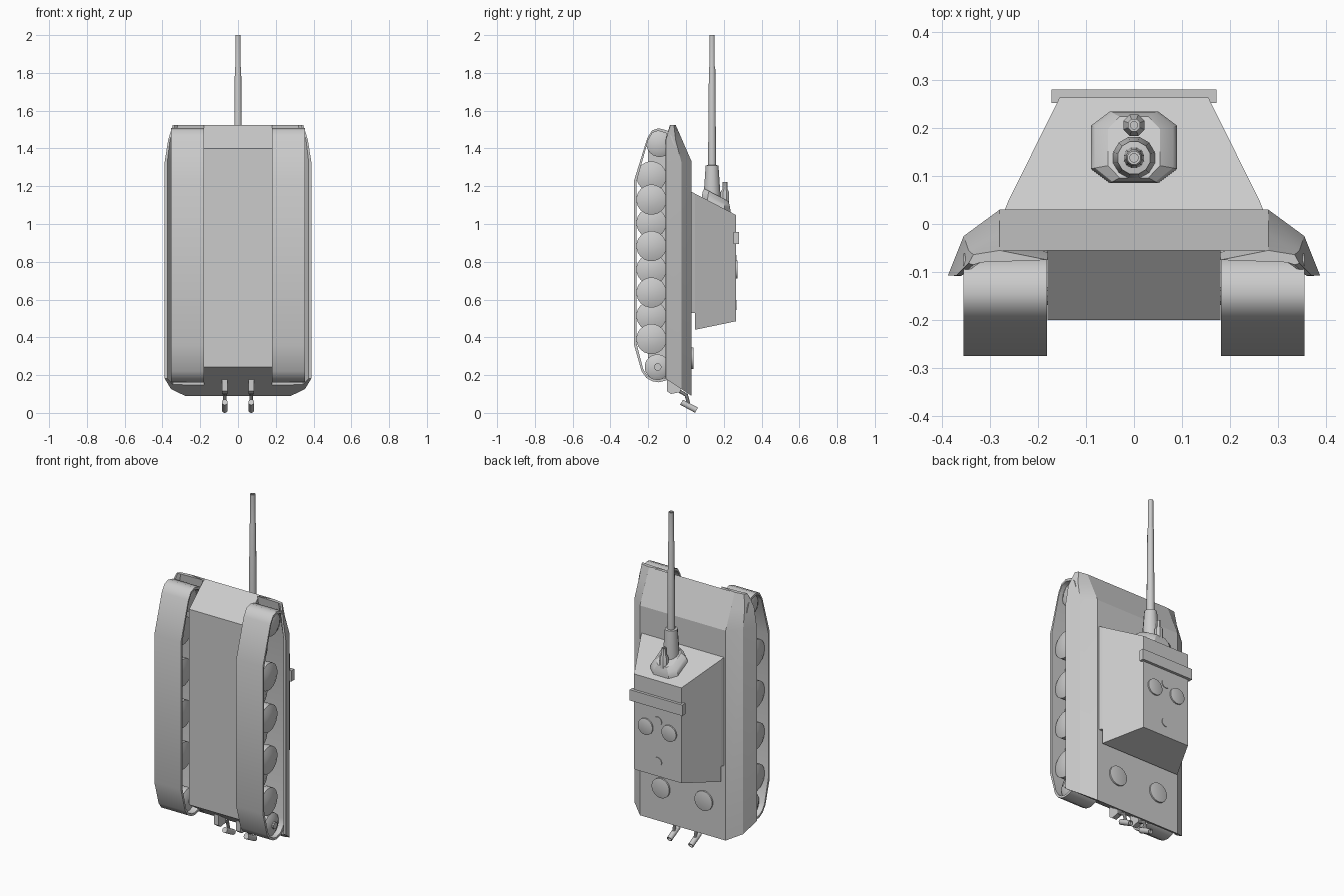
import bpy, bmesh, math
from mathutils import Vector, Matrix

if "Cube" in bpy.data.objects:
    bpy.data.objects.remove(bpy.data.objects["Cube"], do_unlink=True)

grey = bpy.data.materials.new("plain grey")
grey.use_nodes = True
grey.diffuse_color = (0.6, 0.6, 0.6, 1)
grey.node_tree.nodes["Principled BSDF"].inputs["Base Color"].default_value = (0.6, 0.6, 0.6, 1)


def loft(name, rings, loop=False, mirror=False, smooth=0):
    """Skin a stack of equal-sized rings; loop joins last to first, else ends are capped."""
    bm = bmesh.new()
    vs = [[bm.verts.new(p) for p in ring] for ring in rings]
    n = len(vs[0])
    pairs = list(zip(vs, vs[1:])) + ([(vs[-1], vs[0])] if loop else [])
    for a, b in pairs:
        for i in range(n):
            j = (i + 1) % n
            bm.faces.new((a[i], a[j], b[j], b[i]))
    if not loop:
        bm.faces.new(vs[0])
        bm.faces.new(vs[-1])
    bmesh.ops.recalc_face_normals(bm, faces=bm.faces)
    me = bpy.data.meshes.new(name)
    bm.to_mesh(me)
    bm.free()
    me.materials.append(grey)
    ob = bpy.data.objects.new(name, me)
    bpy.context.collection.objects.link(ob)
    if smooth:
        bpy.ops.object.select_all(action='DESELECT')
        ob.select_set(True)
        bpy.context.view_layer.objects.active = ob
        bpy.ops.object.shade_smooth_by_angle(angle=math.radians(smooth))
    if mirror:
        ob.modifiers.new("Mirror", 'MIRROR')
    return ob


def prism(name, outline, x0, x1, **kw):
    """Extrude a (y, z) outline across x."""
    return loft(name, [[(x, y, z) for y, z in outline] for x in (x0, x1)], **kw)


def box(name, x0, x1, y0, y1, z0, z1, **kw):
    return prism(name, [(y0, z0), (y1, z0), (y1, z1), (y0, z1)], x0, x1, **kw)


def lathe(name, profile, origin, axis, n=16, **kw):
    """Revolve (radius, distance) pairs about an axis through origin."""
    rot = Vector(axis).to_track_quat('Z', 'Y').to_matrix()
    rings = []
    for r, t in profile:
        rings.append([Vector(origin) + rot @ Vector((r * math.cos(a), r * math.sin(a), t))
                      for a in (math.tau * (i + 0.5) / n for i in range(n))])
    return loft(name, rings, smooth=35, **kw)


def rear(y):
    """Height of the sloping rear plate."""
    return 0.09 + (0.03 - y) * 0.667


def plate(y):
    """Height of the sloping casemate front plate."""
    return 1.17 - (y - 0.03) * 0.52


# Hull: narrow lower tub and wide upper body
prism("lower_hull", [(-0.055, 1.525), (-0.2, 1.40), (-0.2, rear(-0.2)), (-0.055, rear(-0.055))],
      -0.18, 0.18)
prism("upper_hull", [(-0.055, 1.525), (0.03, 1.33), (0.03, rear(0.03)), (-0.055, rear(-0.055))],
      -0.28, 0.28)

# Fenders: one section, cut along the rear plate and bent down at the nose
section = [(0.28, 0.03), (0.355, -0.025), (0.388, -0.107), (0.374, -0.108), (0.345, -0.06), (0.18, -0.055)]
bend = [(0.28, -0.02), (0.345, -0.055), (0.37, -0.107), (0.36, -0.108), (0.33, -0.075), (0.18, -0.06)]
tip = [(0.28, -0.055), (0.335, -0.064), (0.345, -0.082), (0.335, -0.085), (0.32, -0.08), (0.18, -0.075)]
loft("fender", [[(x, y, rear(y)) for x, y in section],
                [(x, y, 1.33) for x, y in section],
                [(x, y, 1.445) for x, y in bend],
                [(x, y, 1.525) for x, y in tip]], mirror=True, smooth=28)

# Tracks: closed bands
band = [(-0.275, 1.23), (-0.275, 0.36), (-0.235, 0.22), (-0.21, 0.185), (-0.18, 0.168), (-0.145, 0.162),
        (-0.105, 0.172), (-0.075, 0.2), (-0.062, 0.245), (-0.062, 1.425), (-0.075, 1.465),
        (-0.1, 1.495), (-0.145, 1.507), (-0.18, 1.495), (-0.205, 1.455)]
inner = [(-0.168 + (y + 0.168) * 0.88, 0.835 + (z - 0.835) * 0.98) for y, z in band]
loft("track", [[(x, y, z) for y, z in loop] for x, loop in
               ((0.181, band), (0.355, band), (0.355, inner), (0.181, inner))],
     loop=True, mirror=True, smooth=45)

# Running gear: overlapping road wheels, sprocket and idler
dish = [(0.04, 0), (0.08, 0.012), (0.08, 0.05), (0.04, 0.065)]
for i in range(8):
    x = 0.28 if i % 2 else 0.215
    lathe("road_wheel", dish, (x, -0.183, 1.252 - 0.123 * i), (1, 0, 0), n=20, mirror=True)
for name, y, z, r in (("drive_sprocket", -0.14, 1.425, 0.07), ("idler_wheel", -0.152, 0.243, 0.067)):
    lathe(name, [(r * 0.6, 0), (r, 0.015), (r, 0.12), (r * 0.6, 0.135)], (0.205, y, z), (1, 0, 0),
          n=20, mirror=True)
lathe("wheel_axle", [(0.02, 0), (0.02, 0.7)], (-0.35, -0.15, 0.243), (1, 0, 0), n=10).hide_render = False

# Casemate with a plinth that stops short at the back
def level(hw, y, z0, z1):
    return [(-hw, y, z0), (hw, y, z0), (hw, y, z1), (-hw, y, z1)]


loft("casemate", [level(0.262, 0.048, 0.44, plate(0.048)), level(0.155, 0.264, 0.485, plate(0.264))])
loft("casemate_plinth", [level(0.27, 0.028, 0.53, plate(0.028)), level(0.262, 0.048, 0.53, plate(0.048))])
box("roof_bar", -0.172, 0.172, 0.252, 0.28, 0.893, 0.957)

# Roof and engine deck hatches
for name, x, y, z, r, h in (("roof_hatch", 0.077, 0.26, 0.76, 0.048, 0.012),
                            ("deck_hatch", 0.14, 0.026, 0.29, 0.058, 0.013)):
    lathe(name, [(r, 0), (r, h), (r * 0.95, h + 0.001)], (x, y, z), (0, 1, 0), n=20, mirror=True)
for z in (0.81, 0.57):
    lathe("roof_vent", [(0.027, 0), (0.027, 0.009)], (0, 0.259, z), (0, 1, 0), n=16)

# Gun mantlet: chamfered block following the front plate
oct_shape = [(-0.09, -0.045), (-0.05, -0.075), (0.05, -0.075), (0.09, -0.045),
             (0.09, 0.045), (0.05, 0.075), (-0.05, 0.075), (-0.09, 0.045)]
rings = []
for sx, sy, h in ((1, 1, -0.03), (1, 1, 0.012), (0.9, 0.96, 0.03), (0.6, 0.85, 0.052)):
    rings.append([(x * sx, 0.16 + y * sy, plate(0.16 + y * sy) + h) for x, y in oct_shape])
loft("gun_mantlet", rings, smooth=30)

# Main gun with sleeve, stepped barrel and hollow muzzle, plus the small gun
lathe("main_gun", [(0.045, 1.08), (0.045, 1.17), (0.035, 1.31), (0.022, 1.312), (0.0175, 1.82),
                   (0.0145, 1.835), (0.0145, 2.0), (0.009, 2.0), (0.009, 1.96)],
      (0, 0.138, 0), (0, 0, 1), n=12)
lathe("small_gun", [(0.024, 1.06), (0.024, 1.17), (0.014, 1.185), (0.014, 1.222), (0.008, 1.222), (0.008, 1.2)],
      (0, 0.206, 0), (0, 0, 1), n=8)

# Exhausts: bracket on the rear plate, bent neck and angled pipe
prism("exhaust_bracket", [(-0.1, 0.18), (-0.1, 0.115), (-0.08, 0.1), (-0.03, 0.11), (-0.03, 0.14)],
      0.056, 0.086, mirror=True)
for a, b in (((-0.06, 0.13), (0.0, 0.095)), ((0.0, 0.1), (0.016, 0.04))):
    axis = Vector((0, b[0] - a[0], b[1] - a[1]))
    lathe("exhaust_neck", [(0.009, 0), (0.009, axis.length)], (0.07, *a), axis, n=10, mirror=True)
lathe("exhaust_pipe", [(0.016, -0.045), (0.016, 0.045), (0.011, 0.045), (0.011, 0.03)],
      (0.07, 0.016, 0.0355), (0, 0.88, -0.47), n=12, mirror=True)
